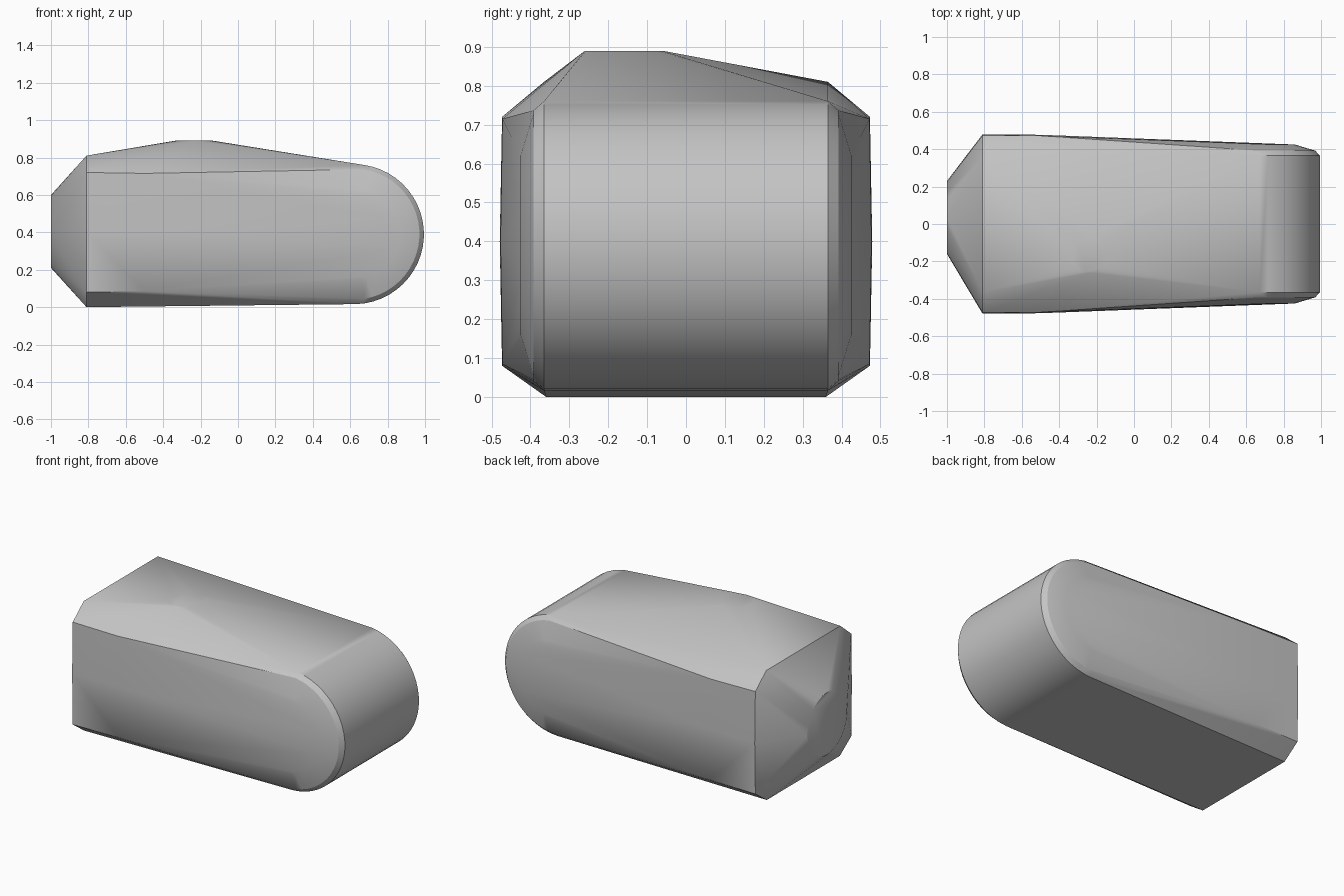
import bpy, bmesh, math
from mathutils import Vector

cube = bpy.data.objects.get("Cube")
if cube:
    bpy.data.objects.remove(cube, do_unlink=True)

# Single grey material
grey = bpy.data.materials.new("plain grey")
grey.use_nodes = True
colour = (0.55, 0.55, 0.55, 1)
grey.diffuse_color = colour
grey.node_tree.nodes["Principled BSDF"].inputs["Base Color"].default_value = colour


def arc(centre, axis_a, axis_b, radius, start, end, steps):
    """Points along an arc in the plane of two axes."""
    c, a, b = Vector(centre), Vector(axis_a), Vector(axis_b)
    angles = (math.radians(start + (end - start) * i / steps) for i in range(steps + 1))
    return [c + radius * (a * math.cos(t) + b * math.sin(t)) for t in angles]


X, Y, Z = (1, 0, 0), (0, 1, 0), (0, 0, 1)
points = []

# Round end: stacked arcs narrowing towards each side
for side in (-1, 1):
    for y, radius in ((0.365, 0.374), (0.392, 0.35), (0.425, 0.24)):
        points += arc((0.62, side * y, 0.39), X, Z, radius, -88, 82, 24)

    # Chamfered square end and slightly bulging flank
    for x, y, z in ((-0.81, 0.36, 0), (-0.81, 0.473, 0.08), (-0.81, 0.479, 0.4),
                    (-0.81, 0.473, 0.72), (-0.81, 0.365, 0.81),
                    (-0.5, 0.472, 0.085), (-0.5, 0.477, 0.4), (-0.5, 0.472, 0.715)):
        points.append(Vector((x, side * y, z)))

# Small round facet closing the tapered end
points += arc((-1, 0.035, 0.405), Y, Z, 0.195, 0, 345, 23)

# Small raised facet at the crown
points += arc((-0.235, -0.16, 0.89), X, Y, 0.1, 0, 345, 23)

# Wrap everything in one convex shell
bm = bmesh.new()
for p in points:
    bm.verts.new(p)
result = bmesh.ops.convex_hull(bm, input=bm.verts)
unused = {v for v in result["geom_interior"] + result["geom_unused"]
          if isinstance(v, bmesh.types.BMVert)}
bmesh.ops.delete(bm, geom=list(unused), context="VERTS")
bmesh.ops.dissolve_limit(bm, angle_limit=math.radians(0.3),
                         verts=bm.verts, edges=bm.edges)
bmesh.ops.recalc_face_normals(bm, faces=bm.faces)
mesh = bpy.data.meshes.new("rounded_shell")
bm.to_mesh(mesh)
bm.free()
mesh.materials.append(grey)

shell = bpy.data.objects.new("rounded_shell", mesh)
bpy.context.collection.objects.link(shell)
bpy.ops.object.select_all(action="DESELECT")
shell.select_set(True)
bpy.context.view_layer.objects.active = shell
bpy.ops.object.shade_smooth_by_angle(angle=math.radians(30))
